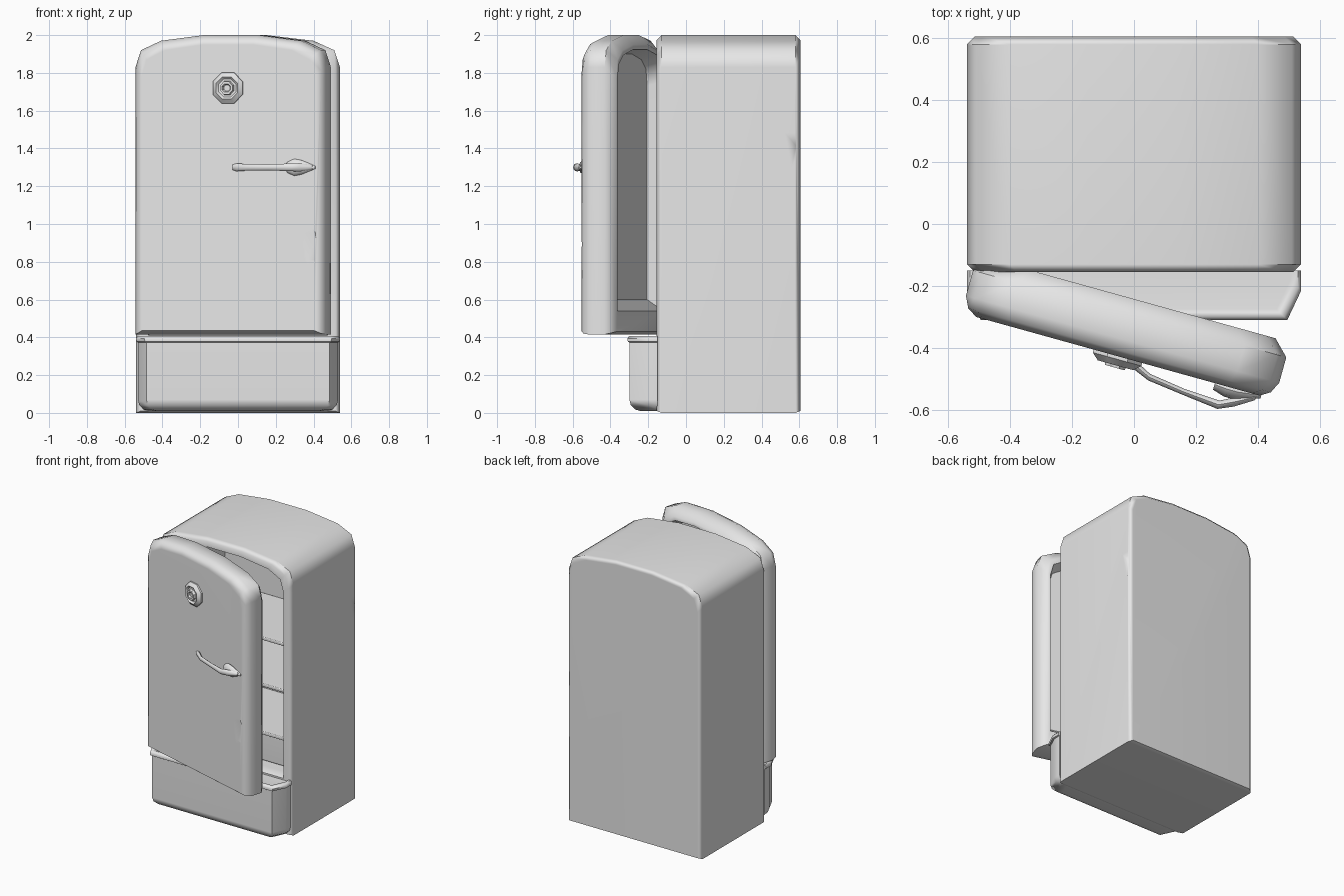
import bpy, bmesh, math
from mathutils import Matrix, Vector

cube = bpy.data.objects.get("Cube")
if cube:
    bpy.data.objects.remove(cube, do_unlink=True)

grey = bpy.data.materials.new("plain_grey")
grey.use_nodes = True
grey.diffuse_color = (0.8, 0.8, 0.8, 1)
for node in grey.node_tree.nodes:
    if node.type == 'BSDF_PRINCIPLED':
        node.inputs["Base Color"].default_value = (0.8, 0.8, 0.8, 1)

# Frame of the open door: origin on the hinge, x across the door, -y outward
DOOR = Matrix.Translation((-0.52, -0.15, 0)) @ Matrix.Rotation(math.radians(-15.5), 4, 'Z')
DOOR_HALF = 0.525


def make_object(name, bm, matrix):
    bmesh.ops.recalc_face_normals(bm, faces=bm.faces)
    mesh = bpy.data.meshes.new(name)
    bm.to_mesh(mesh)
    bm.free()
    mesh.materials.append(grey)
    obj = bpy.data.objects.new(name, mesh)
    bpy.context.collection.objects.link(obj)
    obj.matrix_world = matrix
    return obj


def loft(name, rings, matrix=Matrix()):
    """Skin a closed solid through rings of equal point count."""
    bm = bmesh.new()
    rows = [[bm.verts.new(p) for p in ring] for ring in rings]
    for a, b in zip(rows, rows[1:]):
        for i in range(len(a)):
            j = (i + 1) % len(a)
            bm.faces.new((a[i], a[j], b[j], b[i]))
    bm.faces.new(rows[0])
    bm.faces.new(rows[-1])
    return make_object(name, bm, matrix)


def box(name, lo, hi, bevel):
    bm = bmesh.new()
    lo, hi = Vector(lo), Vector(hi)
    size = hi - lo
    bmesh.ops.create_cube(bm, size=1, matrix=Matrix.Translation((lo + hi) / 2) @ Matrix.Diagonal((*size, 1)))
    bmesh.ops.bevel(bm, geom=bm.edges[:], offset=bevel, segments=2, affect='EDGES', profile=0.5)
    return make_object(name, bm, Matrix())


def arched(half, inset, bottom, y, centre=0):
    """Upright outline with rounded shoulders and a gently arched top."""
    right = [(half, bottom + inset), (half, 1.83), (half - 0.03, 1.92),
             (half - 0.14, 1.97), (0.15, 2.0)]
    k = (half - inset) / half
    right = [(x * k, bottom if i == 0 else z - inset) for i, (x, z) in enumerate(right)]
    return [(centre + s * x, y, z) for s, side in ((1, right), (-1, right[::-1])) for x, z in side]


def finish(obj, angle=50):
    bpy.ops.object.select_all(action='DESELECT')
    obj.select_set(True)
    bpy.context.view_layer.objects.active = obj
    bpy.ops.object.shade_smooth_by_angle(angle=math.radians(angle))
    mod = obj.modifiers.new("weighted_normals", 'WEIGHTED_NORMAL')
    mod.keep_sharp = True


def dent(obj, centre, radii, matrix=Matrix()):
    """Press a shallow faceted dent into a part."""
    bm = bmesh.new()
    bmesh.ops.create_icosphere(bm, subdivisions=1, radius=1, matrix=Matrix.Diagonal((*radii, 1)))
    cutter = make_object("dent_cutter", bm, matrix @ Matrix.Translation(centre))
    cutter.hide_render = True
    bpy.context.view_layer.update()
    mod = obj.modifiers.new("dent", 'BOOLEAN')
    mod.operation = 'DIFFERENCE'
    mod.solver = 'EXACT'
    mod.object = cutter
    bpy.context.view_layer.objects.active = obj
    bpy.ops.object.modifier_apply(modifier=mod.name)
    bpy.data.objects.remove(cutter, do_unlink=True)


# Cabinet: cavity back, cavity mouth, front rim, outer shell, back
cabinet = loft("cabinet", [arched(0.54, i, b, y) for i, b, y in (
    (0.085, 0.43, 0.5), (0.08, 0.43, -0.1), (0.065, 0.41, -0.155), (0.025, 0.01, -0.155),
    (0, 0, -0.13), (0, 0, 0.58), (0.025, 0.01, 0.605))])
dent(cabinet, (0.575, 0.56, 1.42), (0.046, 0.09, 0.25))
finish(cabinet)

# Shelves and the crisper bin in the cavity
for n, z in enumerate((0.66, 1.01, 1.35)):
    finish(box(f"shelf_{n + 1}", (-0.452, -0.07, z - 0.025), (0.452, 0.5, z), 0.006))
finish(box("crisper_bin", (-0.44, -0.04, 0.43), (0.44, 0.49, 0.63), 0.012))

# Door: recess floor, recess mouth, back rim, sides, front
door = loft("door", [arched(DOOR_HALF, i, b, -v, DOOR_HALF) for i, b, v in (
    (0.1, 0.6, 0.03), (0.075, 0.54, -0.05), (0.05, 0.43, -0.05), (0, 0.415, 0),
    (0, 0.415, 0.085), (0.018, 0.42, 0.122), (0.05, 0.435, 0.142))], DOOR)
dent(door, (0.975, -0.162, 0.88), (0.07, 0.034, 0.16), DOOR)
finish(door)


# Round badge on the door
def octagon(r, v):
    angles = [math.tau * (k + 0.5) / 8 for k in range(8)]
    return [(DOOR_HALF + r * math.cos(a), -v, 1.72 + r * math.sin(a)) for a in angles]


badge = loft("badge", [octagon(r, v) for r, v in (
    (0.088, 0.13), (0.088, 0.152), (0.064, 0.172), (0.052, 0.16), (0.04, 0.16),
    (0.036, 0.18), (0.024, 0.18), (0.018, 0.166))], DOOR)
finish(badge, 35)


# Handle: bowed grip and its pointed mount
def grip_ring(u, v, depth, height, sides=8):
    angles = [math.tau * k / sides for k in range(sides)]
    return [(u, -v - depth * math.cos(a), 1.3 + height * math.sin(a)) for a in angles]


for name, rings in (
        ("handle_grip", ((0.55, 0.142, 0.01, 0.014), (0.575, 0.15, 0.014, 0.021),
                         (0.64, 0.18, 0.011, 0.017), (0.76, 0.196, 0.01, 0.016),
                         (0.88, 0.206, 0.014, 0.02), (0.93, 0.182, 0.016, 0.022),
                         (0.99, 0.15, 0.01, 0.012))),
        ("handle_mount", ((0.85, 0.146, 0.018, 0.028), (0.89, 0.15, 0.026, 0.045),
                          (0.93, 0.15, 0.026, 0.038), (1.005, 0.14, 0.01, 0.007)))):
    finish(loft(name, [grip_ring(*r) for r in rings], DOOR))


# Lower drawer front and its rounded lip
def plan(grow, z):
    right = [(0.53, -0.15), (0.53, -0.205), (0.485, -0.3)]
    right = [(x + grow, y - (grow if y < -0.15 else 0)) for x, y in right]
    return [(x, y, z) for x, y in right] + [(-x, y, z) for x, y in right[::-1]]


finish(loft("lower_drawer", [plan(g, z) for g, z in (
    (-0.06, 0.01), (-0.03, 0.018), (-0.008, 0.04), (0, 0.07), (0, 0.39))]))
finish(loft("drawer_lip", [plan(g, z) for g, z in (
    (-0.005, 0.37), (0.008, 0.378), (0.01, 0.395), (0, 0.408), (-0.015, 0.408), (-0.025, 0.398))]))
